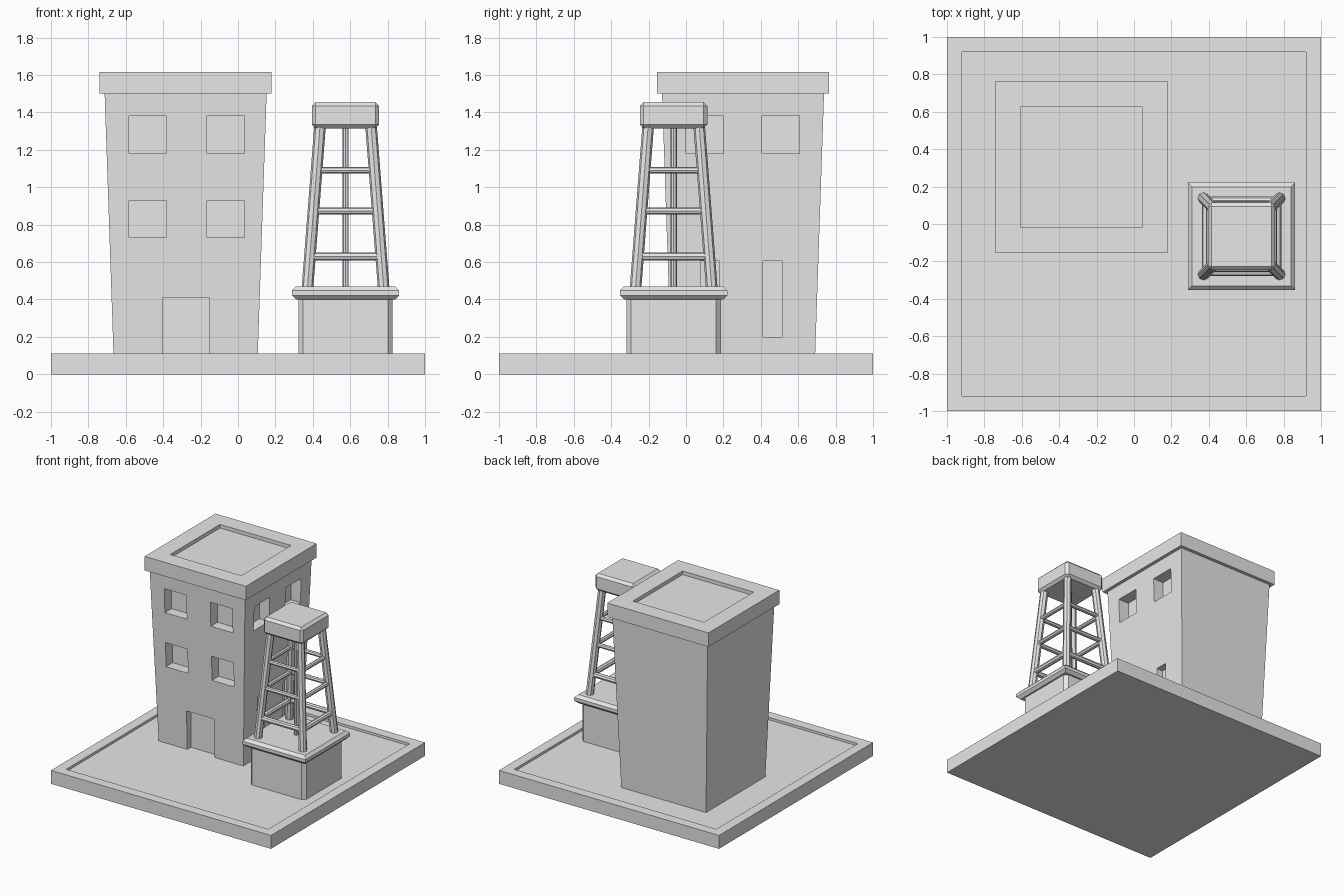
import bpy
import bmesh
from mathutils import Vector, Matrix

cube = bpy.data.objects.get("Cube")
if cube:
    bpy.data.objects.remove(cube, do_unlink=True)

grey = bpy.data.materials.new("plain grey")
grey.use_nodes = True
grey.diffuse_color = (0.8, 0.8, 0.8, 1)
grey.node_tree.nodes["Principled BSDF"].inputs["Base Color"].default_value = (0.8, 0.8, 0.8, 1)


def finish(bm, name):
    bmesh.ops.recalc_face_normals(bm, faces=bm.faces[:])
    mesh = bpy.data.meshes.new(name)
    bm.to_mesh(mesh)
    bm.free()
    mesh.materials.append(grey)
    obj = bpy.data.objects.new(name, mesh)
    bpy.context.collection.objects.link(obj)
    return obj


def block(name, cx, cy, bottom, top, z0, z1, panel=None, bevel=0, edges="all"):
    """Square block with half widths bottom and top; panel = (rim width, depth) sinks the top."""
    bm = bmesh.new()
    bmesh.ops.create_cube(bm, size=2)
    for v in bm.verts:
        half, z = (top, z1) if v.co.z > 0 else (bottom, z0)
        v.co = Vector((cx + v.co.x * half, cy + v.co.y * half, z))
    bm.normal_update()
    if panel:
        rim, depth = panel
        face = max(bm.faces, key=lambda f: f.calc_center_median().z)
        bmesh.ops.inset_individual(bm, faces=[face], thickness=rim)
        bmesh.ops.inset_individual(bm, faces=[face], thickness=0)
        for v in face.verts:
            v.co.z -= depth
    if bevel:
        def wanted(e):
            upright = abs(e.verts[0].co.z - e.verts[1].co.z) > 0.001
            return edges == "all" or upright == (edges == "upright")
        bmesh.ops.bevel(bm, geom=[e for e in bm.edges if wanted(e)],
                        offset=bevel, segments=1, affect="EDGES")
    return finish(bm, name)


def rod(name, start, end, radius, sides=8):
    start, end = Vector(start), Vector(end)
    axis = end - start
    turn = axis.to_track_quat("Z", "Y").to_matrix().to_4x4()
    bm = bmesh.new()
    bmesh.ops.create_cone(bm, cap_ends=True, segments=sides, radius1=radius, radius2=radius,
                          depth=axis.length, matrix=Matrix.Translation((start + end) / 2) @ turn)
    return finish(bm, name)


# Ground slab with a sunken yard
block("ground_slab", 0, 0, 1, 1, 0, 0.11, panel=(0.115, 0.02))

# Building that widens upward, with its overhanging roof
BX, BY = -0.28, 0.305
building = block("building_walls", BX, BY, 0.385, 0.433, 0.09, 1.5)
block("building_roof", BX, BY, 0.46, 0.46, 1.5, 1.615, panel=(0.193, 0.03))


def wall_half(z):
    return 0.385 + 0.048 * (z - 0.09) / 1.41


# Openings: side, centre along the wall, width, bottom, top, depth
openings = [("front", BX, 0.25, 0.05, 0.41, 0.05)]
for u in (-0.483, -0.065):
    for z in (0.73, 1.18):
        openings.append(("front", u, 0.2, z, z + 0.2, 0.09))
for u in (0.1, 0.507):
    openings.append(("side", u, 0.2, 1.18, 1.38, 0.09))
for u in (0.13, 0.463):
    openings.append(("side", u, 0.1, 0.2, 0.605, 0.05))

bm = bmesh.new()
for side, u, width, z0, z1, depth in openings:
    z = (z0 + z1) / 2
    reach = 0.3
    out = wall_half(z) - depth + reach / 2
    if side == "front":
        centre, size = (u, BY - out, z), (width, reach, z1 - z0)
    else:
        centre, size = (BX + out, u, z), (reach, width, z1 - z0)
    bmesh.ops.create_cube(bm, size=1, matrix=Matrix.Translation(centre) @ Matrix.Diagonal((*size, 1)))
cutter = finish(bm, "opening_cutter")
cutter.hide_render = True
cut = building.modifiers.new("openings", "BOOLEAN")
cut.operation, cut.solver, cut.object = "DIFFERENCE", "EXACT", cutter
graph = bpy.context.evaluated_depsgraph_get()
building.data = bpy.data.meshes.new_from_object(building.evaluated_get(graph))
building.modifiers.clear()
bpy.data.objects.remove(cutter, do_unlink=True)

# Tower plinth, ledge and tank
TX, TY = 0.575, -0.066
block("tower_plinth", TX, TY, 0.252, 0.252, 0.09, 0.41, bevel=0.025, edges="upright")
block("tower_ledge", TX, TY, 0.287, 0.287, 0.4, 0.47, bevel=0.022, edges="level")
block("tower_tank", TX, TY, 0.18, 0.18, 1.315, 1.455, bevel=0.02)


def leg_half(z):
    return 0.203 - 0.066 * (z - 0.47) / 0.85


# Sloping legs, cross bars and the central pipe
corners = [(-1, -1), (1, -1), (1, 1), (-1, 1)]


def corner_point(corner, z):
    h = leg_half(z)
    return (TX + corner[0] * h, TY + corner[1] * h, z)


for i, corner in enumerate(corners):
    rod(f"tower_leg_{i + 1}", corner_point(corner, 0.45), corner_point(corner, 1.34), 0.031)
    following = corners[(i + 1) % 4]
    for level, (z, radius) in enumerate([(0.63, 0.022), (0.873, 0.018), (1.09, 0.017)]):
        rod(f"tower_bar_{i + 1}_{level + 1}", corner_point(corner, z),
            corner_point(following, z), radius)
rod("tower_pipe", (TX, TY, 0.46), (TX, TY, 1.33), 0.017)
